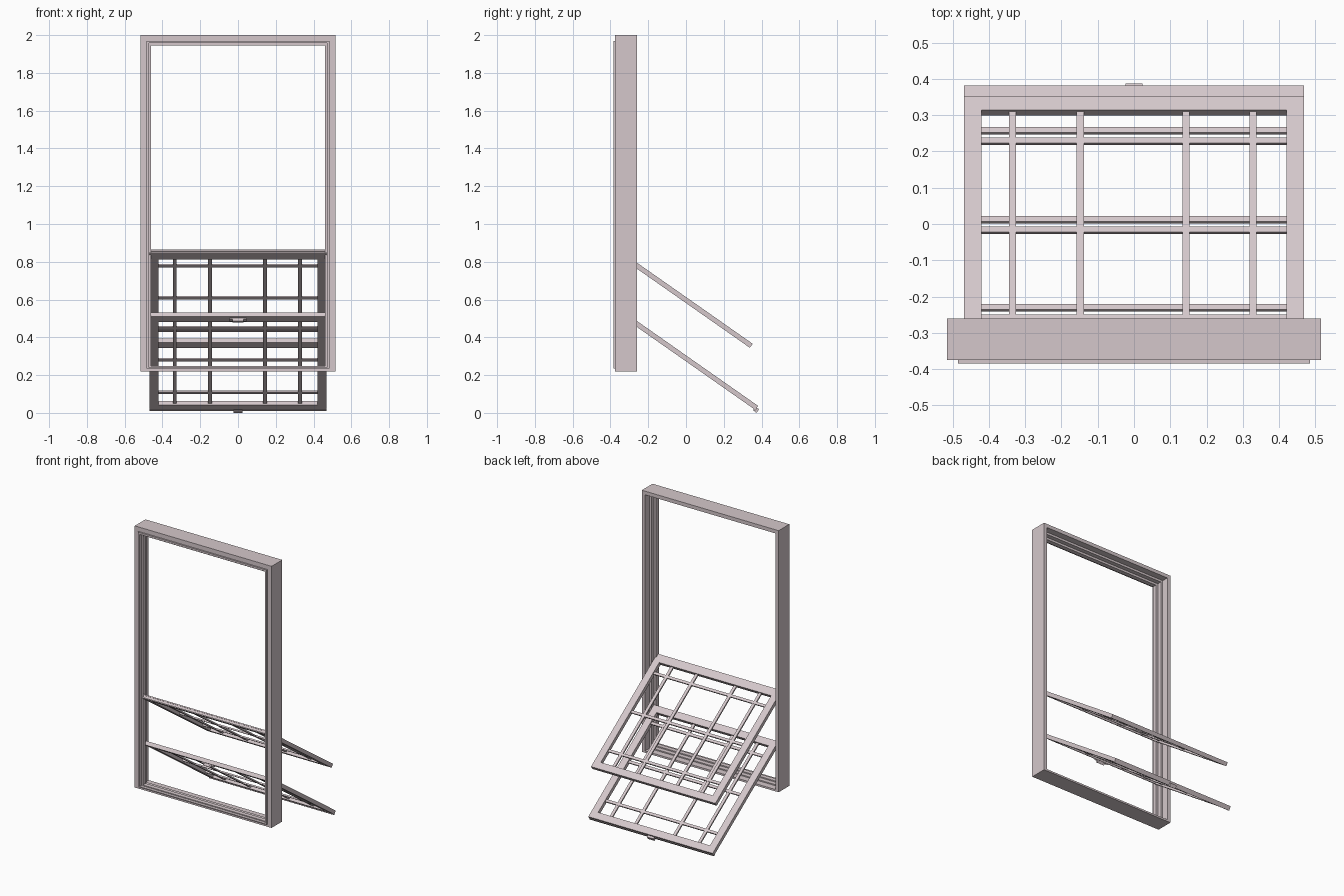
import bpy, bmesh, math
from mathutils import Matrix, Vector

if "Cube" in bpy.data.objects:
    bpy.data.objects.remove(bpy.data.objects["Cube"])

paint = bpy.data.materials.new("pale_mauve_paint")
paint.diffuse_color = (0.66, 0.575, 0.595, 1)
paint.use_nodes = True
paint.node_tree.nodes["Principled BSDF"].inputs["Base Color"].default_value = paint.diffuse_color


def finish(name, bm, matrix=None):
    bmesh.ops.recalc_face_normals(bm, faces=bm.faces)
    mesh = bpy.data.meshes.new(name)
    bm.to_mesh(mesh)
    bm.free()
    mesh.materials.append(paint)
    ob = bpy.data.objects.new(name, mesh)
    bpy.context.collection.objects.link(ob)
    if matrix:
        ob.matrix_world = matrix
    return ob


def add_box(bm, x, y, z):
    """Box from (min, max) pairs."""
    size = [b - a for a, b in (x, y, z)]
    mid = [(a + b) / 2 for a, b in (x, y, z)]
    bmesh.ops.create_cube(bm, size=1, matrix=Matrix.Translation(mid) @ Matrix.Diagonal((*size, 1)))


# Outer frame: stepped profile (inset from outside, depth) swept around a rectangle
HALF_W, BOTTOM, TOP = 0.515, 0.22, 2.0
profile = [(0, -0.26), (0, -0.375), (0.03, -0.375), (0.03, -0.385), (0.043, -0.385),
           (0.043, -0.365), (0.055, -0.365), (0.055, -0.335), (0.04, -0.335),
           (0.04, -0.305), (0.025, -0.305), (0.025, -0.26)]
bm = bmesh.new()
rings = []
for inset, y in profile:
    w, low, high = HALF_W - inset, BOTTOM + inset * 0.5, TOP - inset
    rings.append([bm.verts.new(p) for p in
                  ((-w, y, low), (w, y, low), (w, y, high), (-w, y, high))])
for i, a in enumerate(rings):
    b = rings[(i + 1) % len(rings)]
    for k in range(4):
        n = (k + 1) % 4
        bm.faces.new((a[k], a[n], b[n], b[k]))
finish("window_frame", bm)

# Sashes: local y runs down the slope and ends at 0, local z is the outer normal
W, LENGTH, THICK, RAIL = 0.468, 0.86, 0.026, 0.047
tilt = Matrix.Rotation(math.radians(-35), 4, 'X')


def sash(name, end_y, end_z):
    place = Matrix.Translation((0, end_y, end_z)) @ tilt
    # Stiles and rails as one rectangular ring
    bm = bmesh.new()
    loops = []
    for z in (0, -THICK):
        for d in (0, RAIL):
            w = W - d
            loops.append([bm.verts.new(p) for p in ((-w, -LENGTH + d, z), (w, -LENGTH + d, z),
                                                    (w, -d, z), (-w, -d, z))])
    for a, b in ((0, 1), (1, 3), (3, 2), (2, 0)):
        for k in range(4):
            n = (k + 1) % 4
            bm.faces.new((loops[a][k], loops[a][n], loops[b][n], loops[b][k]))
    finish(name + "_surround", bm, place)
    # Glazing bars
    bm = bmesh.new()
    for x in (-0.335, -0.148, 0.143, 0.328):
        add_box(bm, (x - 0.01, x + 0.01), (-LENGTH + RAIL, -RAIL), (-0.018, -0.008))
    for t in (0.144, 0.443, 0.739):
        add_box(bm, (-W + RAIL, W - RAIL), (-t - 0.009, -t + 0.009), (-0.0175, -0.0075))
    finish(name + "_glazing_bars", bm, place)
    return place


upper = sash("upper_sash", 0.353, 0.366)
lower = sash("lower_sash", 0.382, 0.037)

# Interlocking ridges on the hinge edge of the upper sash
bm = bmesh.new()
for z in (-0.007, -0.026):
    add_box(bm, (-W, W), (-LENGTH - 0.008, -LENGTH), (z, z + 0.007))
finish("upper_sash_ridges", bm, upper)

# Handle under the hinge rail of the lower sash
bm = bmesh.new()
add_box(bm, (-0.045, 0.045), (-0.850, -0.825), (-0.032, -THICK))
add_box(bm, (-0.028, 0.028), (-0.846, -0.832), (-0.043, -0.032))
finish("sash_handle", bm, lower)

# Weather seal and latch on the free edge of the lower sash
bm = bmesh.new()
add_box(bm, (-W, W), (-0.012, 0.002), (-0.030, -0.016))
finish("bottom_seal", bm, lower)
bm = bmesh.new()
add_box(bm, (-0.024, 0.024), (-0.006, 0.014), (-0.035, -0.012))
finish("bottom_latch", bm, lower)
